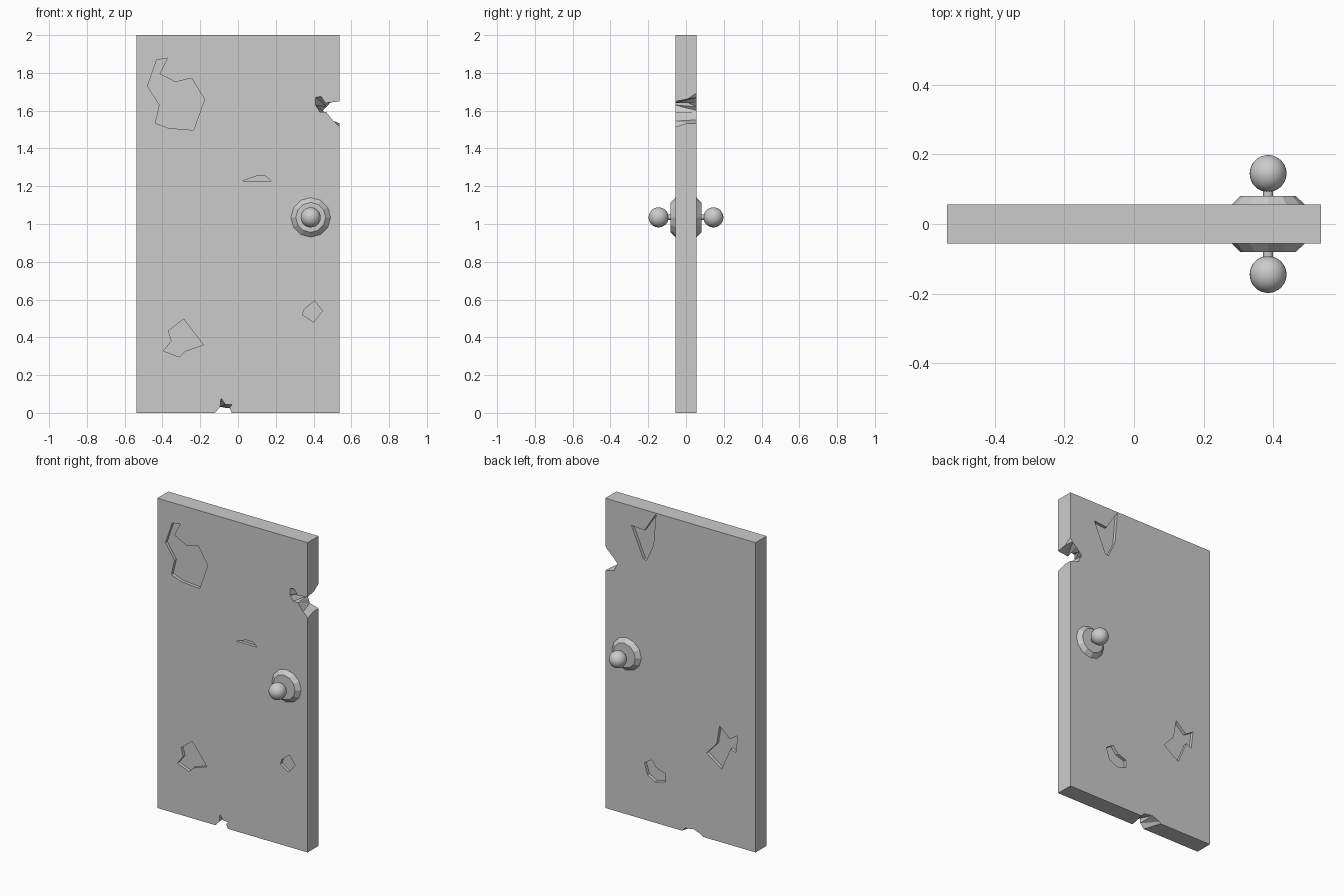
import bpy, bmesh
from math import radians
from mathutils import Matrix

if "Cube" in bpy.data.objects:
    bpy.data.objects.remove(bpy.data.objects["Cube"])

W, T, H = 0.537, 0.056, 2.0      # half width, half thickness, height
DEPTH = 0.02                     # depth of the chipped patches


def to_object(bm, name):
    bmesh.ops.recalc_face_normals(bm, faces=bm.faces)
    mesh = bpy.data.meshes.new(name)
    bm.to_mesh(mesh)
    bm.free()
    ob = bpy.data.objects.new(name, mesh)
    bpy.context.collection.objects.link(ob)
    return ob


def loft(bm, front, back, y0, y1):
    """Closed solid between two x-z outlines at depths y0 and y1."""
    a = [bm.verts.new((x, y0, z)) for x, z in front]
    b = [bm.verts.new((x, y1, z)) for x, z in back]
    n = len(a)
    faces = [bm.faces.new(a), bm.faces.new(b[::-1])]
    faces += [bm.faces.new((a[i], b[i], b[(i + 1) % n], a[(i + 1) % n])) for i in range(n)]
    bmesh.ops.triangulate(bm, faces=faces)


# Shallow chips on the front and back faces
front_chips = [
    [(-.431, 1.868), (-.373, 1.878), (-.415, 1.794), (-.331, 1.751), (-.246, 1.772), (-.177, 1.661),
     (-.235, 1.497), (-.368, 1.508), (-.437, 1.534), (-.415, 1.63), (-.479, 1.73)],
    [(.024, 1.228), (.098, 1.254), (.145, 1.254), (.177, 1.228)],
    [(.405, .593), (.447, .54), (.4, .48), (.341, .519), (.352, .55)],
    [(-.288, .497), (-.183, .36), (-.278, .328), (-.31, .296), (-.394, .328), (-.352, .381), (-.368, .434)],
]
back_chips = [
    [(.351, 1.875), (.258, 1.867), (.175, 1.995), (.193, 1.788), (.243, 1.677), (.265, 1.68)],
    [(-.279, .748), (-.351, .683), (-.408, .718), (-.394, .605), (-.358, .621), (-.294, .474),
     (-.186, .549), (-.258, .626)],
    [(.258, .366), (.208, .399), (.172, .356), (.107, .335), (.107, .283), (.179, .264), (.236, .294)],
]
# Broken notches going right through: front outline, back outline
notches = [
    ([(.56, 1.651), (.463, 1.64), (.437, 1.677), (.41, 1.672), (.41, 1.63), (.432, 1.593),
      (.468, 1.593), (.505, 1.545), (.56, 1.49)],
     [(.56, 1.73), (.52, 1.67), (.49, 1.642), (.47, 1.62), (.451, 1.60), (.455, 1.592),
      (.465, 1.575), (.473, 1.551), (.56, 1.525)]),
    ([(-.13, -.01), (-.095, .03), (-.09, .08), (-.065, .045), (-.03, .045), (-.045, .03), (-.03, -.01)],
     [(-.18, -.01), (-.15, .01), (-.093, .032), (-.07, .027), (-.036, .023), (-.025, .015), (0, -.01)]),
]

# Door slab
bm = bmesh.new()
bmesh.ops.create_cube(bm, size=1, matrix=Matrix.Translation((0, 0, H / 2)) @ Matrix.Diagonal((2 * W, 2 * T, H, 1)))
door = to_object(bm, "door_slab")

# Cut all damage out of the slab
bm = bmesh.new()
for c in front_chips:
    loft(bm, c, c, -T - .02, -T + DEPTH)
for c in back_chips:
    loft(bm, c, c, T - DEPTH, T + .02)
for f, b in notches:
    loft(bm, f, b, -T - .003, T + .003)
cutter = to_object(bm, "damage_cutter")
cutter.hide_render = True
mod = door.modifiers.new("damage", 'BOOLEAN')
mod.operation, mod.solver, mod.object = 'DIFFERENCE', 'EXACT', cutter
bpy.context.view_layer.objects.active = door
bpy.ops.object.modifier_apply(modifier=mod.name)
bpy.data.objects.remove(cutter)

# Handles: rosette, stem and round knob on both sides
for side, s in (("front", -1), ("back", 1)):
    def place(y):
        return Matrix.Translation((.385, s * y, 1.035)) @ Matrix.Rotation(radians(-90 * s), 4, 'X')

    bm = bmesh.new()
    bmesh.ops.create_cone(bm, cap_ends=True, segments=12, radius1=.105, radius2=.079,
                          depth=.025, matrix=place(T + .0125))
    to_object(bm, side + "_rosette")

    bm = bmesh.new()
    bmesh.ops.create_cone(bm, cap_ends=True, segments=12, radius1=.014, radius2=.014,
                          depth=.04, matrix=place(.09))
    to_object(bm, side + "_stem")

    bm = bmesh.new()
    bmesh.ops.create_uvsphere(bm, u_segments=32, v_segments=16, radius=.053, matrix=place(.145))
    for f in bm.faces:
        f.smooth = True
    to_object(bm, side + "_knob")
